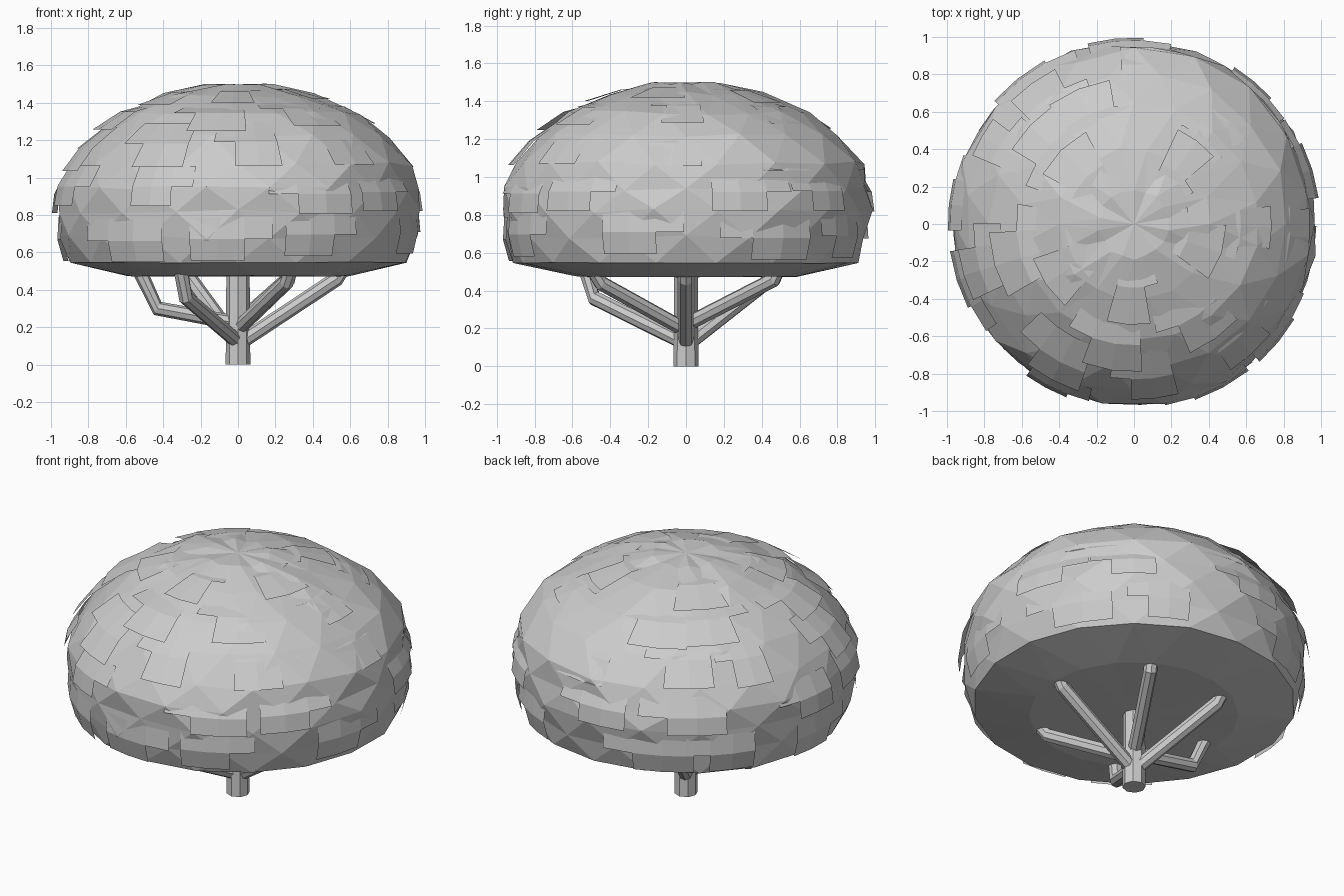
import bpy, bmesh, math, random
from mathutils import Vector

if "Cube" in bpy.data.objects:
    bpy.data.objects.remove(bpy.data.objects["Cube"])

random.seed(7)

# canopy outline: radius, height
PROFILE = [(0.60, 0.475), (0.92, 0.545), (0.965, 0.68), (0.985, 0.82), (0.975, 0.94),
           (0.925, 1.07), (0.80, 1.22), (0.64, 1.34), (0.41, 1.44), (0.19, 1.49)]
SIDES = 18


def finish(bm, name):
    mesh = bpy.data.meshes.new(name)
    bm.to_mesh(mesh)
    bm.free()
    obj = bpy.data.objects.new(name, mesh)
    bpy.context.collection.objects.link(obj)
    return obj


def outline(t):
    # point on the upper profile; t runs from the rim (1) to the crown (9)
    t = max(1, min(t, len(PROFILE) - 1.001))
    i = int(t)
    f = t - i
    (r0, z0), (r1, z1) = PROFILE[i], PROFILE[i + 1]
    return r0 + (r1 - r0) * f, z0 + (z1 - z0) * f


# faceted dome of foliage with a shallow convex underside
bm = bmesh.new()
rings = []
for row, (r, z) in enumerate(PROFILE):
    ring = []
    for k in range(SIDES):
        a = math.tau * (k + 0.5 * (row % 2)) / SIDES
        j = 0.012 if row > 1 else 0.004
        rr = r * 0.992 + random.uniform(-j, j)
        if 5 <= row <= 7:
            rr += 0.03 * math.cos(a - 0.5)
        ring.append(bm.verts.new((rr * math.cos(a), rr * math.sin(a),
                                  z + random.uniform(-j, j))))
    rings.append(ring)
for row in range(len(rings) - 1):
    lo, up = rings[row], rings[row + 1]
    for k in range(SIDES):
        n = (k + 1) % SIDES
        if row % 2 == 0:
            bm.faces.new((lo[k], lo[n], up[k]))
            bm.faces.new((lo[n], up[n], up[k]))
        else:
            bm.faces.new((lo[k], lo[n], up[n]))
            bm.faces.new((lo[k], up[n], up[k]))
crown = bm.verts.new((0, 0, 1.498))
base = bm.verts.new((0, 0, 0.47))
for k in range(SIDES):
    n = (k + 1) % SIDES
    bm.faces.new((rings[-1][k], rings[-1][n], crown))
    bm.faces.new((rings[0][n], rings[0][k], base))
bmesh.ops.recalc_face_normals(bm, faces=bm.faces)
finish(bm, "foliage_dome")

# overlapping leaf plates that give the dome its stepped patches
bm = bmesh.new()
for row, count in ((1.1, 9), (3.0, 9), (4.8, 9), (6.2, 7), (7.4, 5)):
    for k in range(count):
        a0 = math.tau * (k + random.uniform(-0.25, 0.25)) / count + row
        w = math.tau / count * random.uniform(0.5, 0.8)
        start = row + random.uniform(-0.1, 0.3)
        grid = []
        for i in range(3):
            line = []
            for j in range(4):
                r, z = outline(start + 0.85 * i)
                lift = (0.012, 0.006, -0.02)[i]
                a = a0 + w * (j / 3 - 0.5)
                line.append(bm.verts.new(((r + lift) * math.cos(a), (r + lift) * math.sin(a),
                                          z + (lift if row > 5 else 0))))
            grid.append(line)
        skip = random.choice((0, 2))
        for i in range(2):
            for j in range(3):
                if i == 0 and j == skip:
                    continue
                bm.faces.new((grid[i][j], grid[i][j + 1], grid[i + 1][j + 1], grid[i + 1][j]))
bmesh.ops.delete(bm, geom=[v for v in bm.verts if not v.link_faces], context='VERTS')
finish(bm, "leaf_plates")


def tube(name, points, radii, sides=8):
    # closed low-poly tube along a path
    bm = bmesh.new()
    pts = [Vector(p) for p in points]
    rings = []
    for i, p in enumerate(pts):
        d = (pts[min(i + 1, len(pts) - 1)] - pts[max(i - 1, 0)]).normalized()
        u = d.cross(Vector((0, 0, 1)))
        u = u.normalized() if u.length > 1e-4 else Vector((1, 0, 0))
        v = d.cross(u)
        rings.append([bm.verts.new(p + radii[i] * (math.cos(t) * u + math.sin(t) * v))
                      for t in [math.tau * k / sides for k in range(sides)]])
    for a, b in zip(rings, rings[1:]):
        for k in range(sides):
            n = (k + 1) % sides
            bm.faces.new((a[k], a[n], b[n], b[k]))
    bm.faces.new(rings[0][::-1])
    bm.faces.new(rings[-1])
    bmesh.ops.recalc_face_normals(bm, faces=bm.faces)
    return finish(bm, name)


# trunk
tube("trunk", [(0, 0, 0), (0, 0, 0.52)], [0.066, 0.062])

# six branches: angle, start height, elbow radius, elbow height, tip radius
BRANCHES = [(0, 0.14, 0.53, 0.46, 0.57), (60, 0.25, 0.54, 0.46, 0.57),
            (120, 0.14, 0.50, 0.45, 0.54), (180, 0.25, 0.43, 0.30, 0.54),
            (240, 0.15, 0.56, 0.36, 0.62), (300, 0.22, 0.52, 0.44, 0.58)]
for n, (deg, z0, r1, z1, r2) in enumerate(BRANCHES):
    c, s = math.cos(math.radians(deg)), math.sin(math.radians(deg))
    tube(f"branch_{n + 1}", [(0, 0, z0 - 0.03), (r1 * c, r1 * s, z1), (r2 * c, r2 * s, 0.53)],
         [0.04, 0.04, 0.04])
